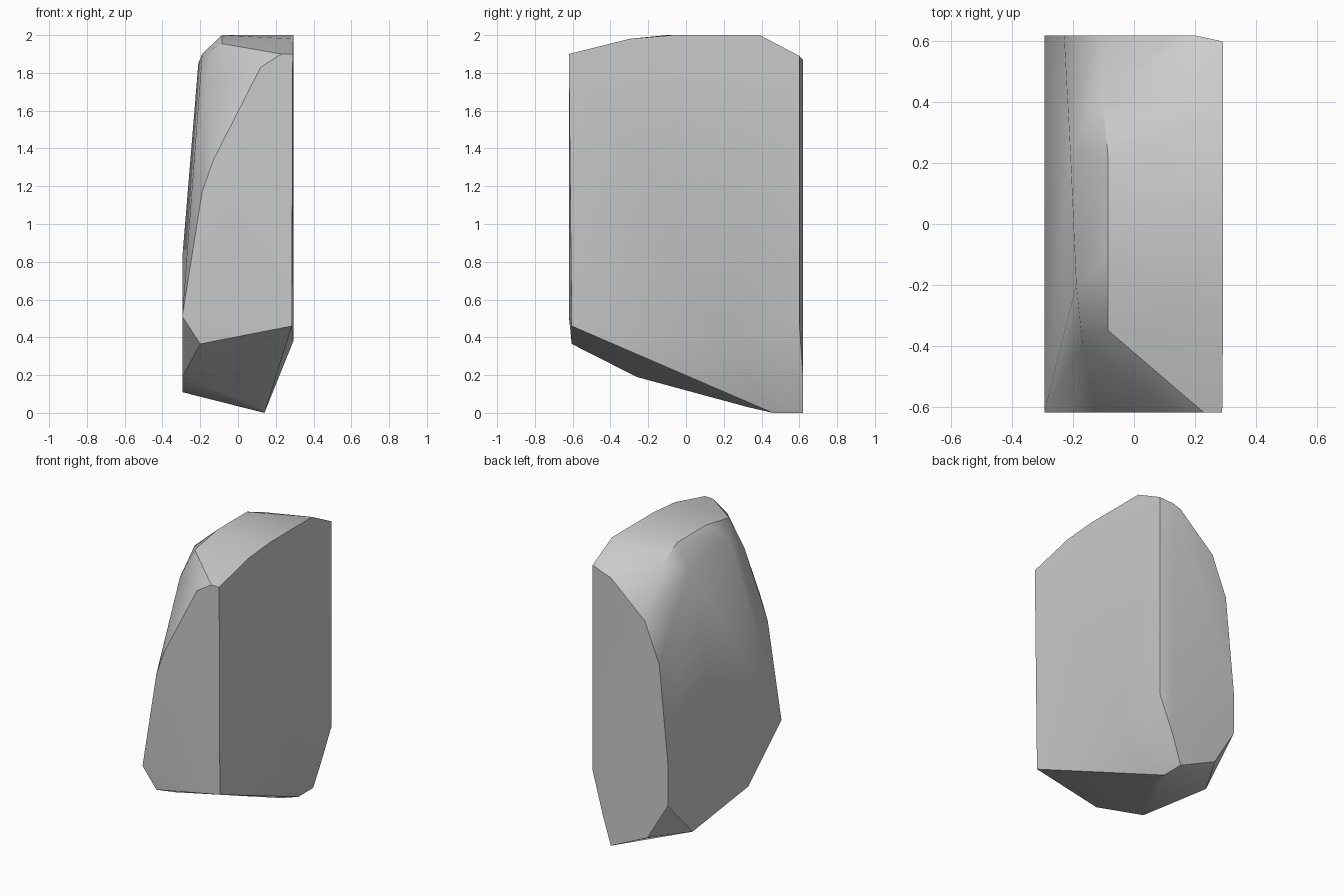
import bpy
import bmesh
import math

# Remove the default cube
default_cube = bpy.data.objects.get("Cube")
if default_cube:
    bpy.data.objects.remove(default_cube, do_unlink=True)


def make_material(name, color):
    material = bpy.data.materials.new(name)
    material.use_nodes = True
    material.diffuse_color = color
    material.node_tree.nodes["Principled BSDF"].inputs["Base Color"].default_value = color
    return material


def upright_outline(y, outline):
    """Place an (x, z) outline on a plane facing front or back."""
    return [(x, y, z) for x, z in outline]


def side_outline(x, outline):
    """Place a (y, z) outline on a plane facing left or right."""
    return [(x, y, z) for y, z in outline]


def hull_object(name, points, material, sharp_angle):
    """Wrap a chiselled solid around the outlines and shade it softly."""
    bm = bmesh.new()
    for point in points:
        bm.verts.new(point)
    result = bmesh.ops.convex_hull(bm, input=bm.verts[:])
    unused = result["geom_interior"] + result["geom_unused"]
    loose = [item for item in set(unused) if isinstance(item, bmesh.types.BMVert)]
    bmesh.ops.delete(bm, geom=loose, context="VERTS")

    # Join nearly level triangles into clean chiselled faces
    bmesh.ops.dissolve_limit(
        bm, angle_limit=math.radians(1), verts=bm.verts[:], edges=bm.edges[:])
    bmesh.ops.recalc_face_normals(bm, faces=bm.faces[:])

    mesh = bpy.data.meshes.new(name)
    bm.to_mesh(mesh)
    bm.free()
    mesh.materials.append(material)
    block = bpy.data.objects.new(name, mesh)
    bpy.context.collection.objects.link(block)

    bpy.ops.object.select_all(action="DESELECT")
    block.select_set(True)
    bpy.context.view_layer.objects.active = block
    bpy.ops.object.shade_smooth_by_angle(angle=math.radians(sharp_angle))
    return block


# Flat front face, and its slightly recessed lower edge
front_face = upright_outline(-.62, [
    (.29, 1.9), (.23, 1.9), (.12, 1.83), (-.13, 1.34), (-.19, 1.17), (-.295, .51)])
front_foot = upright_outline(-.605, [(-.2, .365), (.285, .46)])

# Flat back face with one leaning shoulder
back_face = upright_outline(.62, [
    (.2, 1.87), (.14, 1.85), (-.12, 1.62), (-.23, 1.35), (-.295, .69),
    (-.295, .39), (-.14, .13), (.14, 0), (.2, .19)])

# Broad flat left face
left_face = side_outline(.293, [
    (.6, 1.89), (.39, 2), (-.07, 2), (-.3, 1.98), (.2, .38), (.6, .47)])

# Right face: upright foot, then leaning up to a rounded shoulder
right_foot = side_outline(-.295, [(.35, .11), (-.26, .19), (.1, .82)])
right_shoulder = [
    (-.17, -.39, 1.76), (-.19, -.2, 1.9), (-.21, .25, 1.85), (-.165, .465, 1.71)]

# Crown ridge and the points stepping down from it
crown = [
    (-.085, -.35, 1.955), (-.085, -.1, 2), (-.085, .22, 2), (-.105, .41, 1.92)]

# Sloping underside
underside = [(.14, .46, 0), (.1, .33, .03)]

stone_gray = make_material("stone gray", (.6, .6, .6, 1))
hull_object(
    "stone_block",
    front_face + front_foot + back_face + left_face
    + right_foot + right_shoulder + crown + underside,
    stone_gray, sharp_angle=30)
